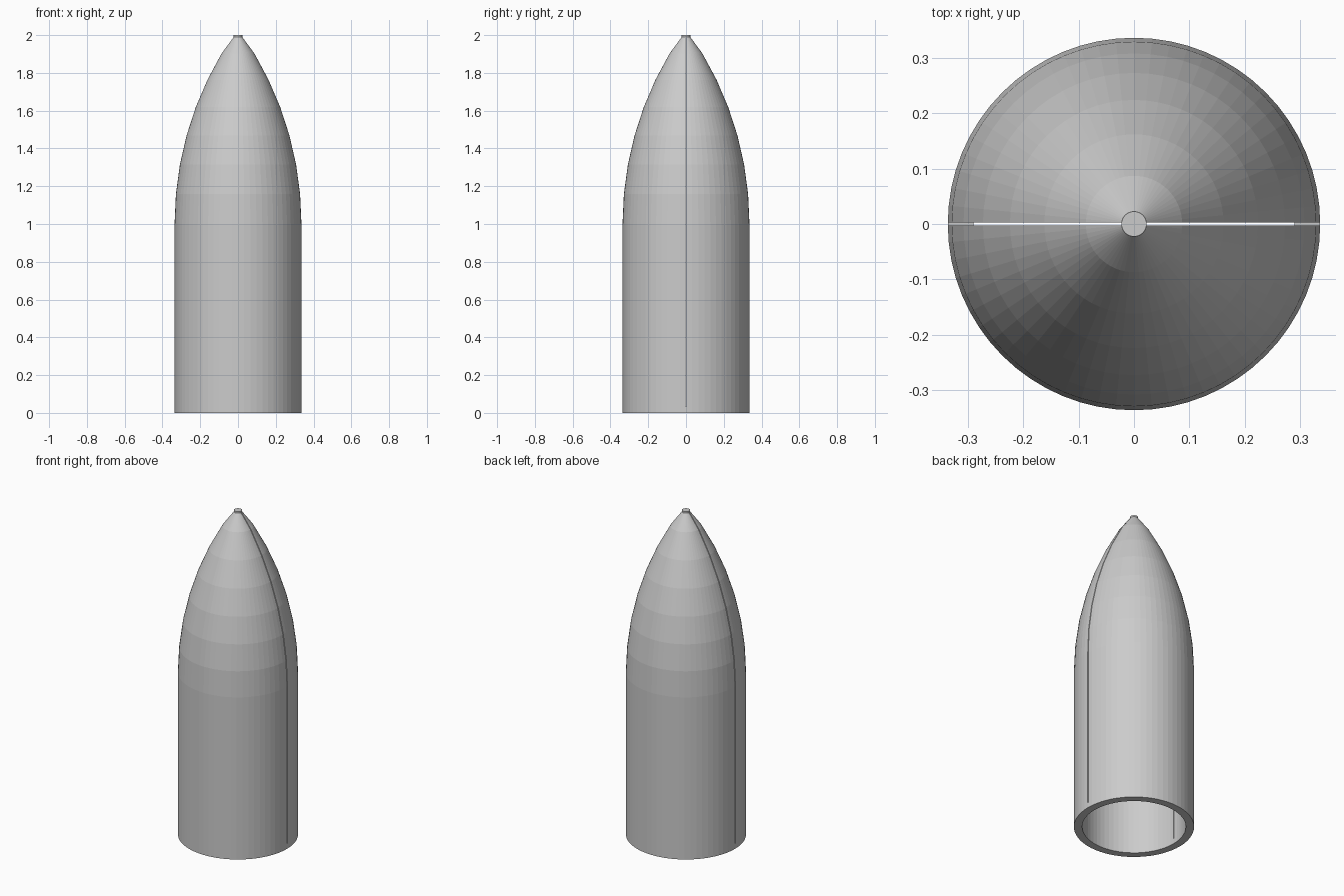
import bpy, bmesh, math
from mathutils import Vector

if "Cube" in bpy.data.objects:
    bpy.data.objects.remove(bpy.data.objects["Cube"], do_unlink=True)

SIDES = 64
R_OUT, R_IN = 0.336, 0.29
SHOULDER, TOP, RING = 1.0, 2.0, 0.033
ARC = 1.76            # radius of the nose curve
SLIT = 0.005          # gap between the shell halves

grey = bpy.data.materials.new("light grey")
grey.use_nodes = True
grey.diffuse_color = (0.6, 0.6, 0.6, 1)
grey.node_tree.nodes["Principled BSDF"].inputs["Base Color"].default_value = (0.6, 0.6, 0.6, 1)


def ogive(radius, arc, steps=7):
    """Nose profile from the shoulder to a point on the axis."""
    end = math.acos(1 - radius / arc)
    return [(max(radius - arc * (1 - math.cos(end * i / steps)), 0),
             SHOULDER + arc * math.sin(end * i / steps)) for i in range(steps + 1)]


def lathe(profile, closed):
    """Turn a profile of (radius, height) points around the z axis."""
    bm = bmesh.new()
    verts = [bm.verts.new((r, 0, z)) for r, z in profile]
    pairs = list(zip(verts, verts[1:]))
    if closed:
        pairs.append((verts[-1], verts[0]))
    edges = [bm.edges.new(p) for p in pairs]
    bmesh.ops.spin(bm, geom=verts + edges, cent=(0, 0, 0), axis=(0, 0, 1),
                   angle=math.tau, steps=SIDES, use_merge=True)
    bmesh.ops.remove_doubles(bm, verts=bm.verts, dist=1e-5)
    bmesh.ops.recalc_face_normals(bm, faces=bm.faces)
    return bm


def finish(bm, name):
    bmesh.ops.recalc_face_normals(bm, faces=bm.faces)
    mesh = bpy.data.meshes.new(name)
    bm.to_mesh(mesh)
    bm.free()
    mesh.materials.append(grey)
    obj = bpy.data.objects.new(name, mesh)
    bpy.context.collection.objects.link(obj)


# Shell section: outer wall up to the cut-off tip, then the inner wall back down
outer = ogive(R_OUT, ARC)[:-1]
r_last, z_last = outer[-1]
apex = ogive(R_OUT, ARC)[-1][1]
r_tip = r_last * (apex - TOP) / (apex - z_last)
inner = ogive(R_IN, ARC - (R_OUT - R_IN))
section = [(R_OUT, RING)] + outer + [(r_tip, TOP - 0.01), (0, TOP - 0.01)]
section += inner[::-1] + [(R_IN, RING)]

# Two shell halves, separated by a narrow slit
for name, side in (("front_shell", -1), ("back_shell", 1)):
    bm = lathe(section, True)
    cut = bmesh.ops.bisect_plane(
        bm, geom=bm.verts[:] + bm.edges[:] + bm.faces[:], dist=1e-6,
        plane_co=Vector((0, side * SLIT / 2, 0)),
        plane_no=Vector((0, side, 0)), clear_inner=True)
    rim = [e for e in bm.edges if e.is_boundary]
    bmesh.ops.triangle_fill(bm, edges=rim, use_beauty=True)
    finish(bm, name)

# Base ring joining both halves
finish(lathe([(R_IN, 0), (R_OUT, 0), (R_OUT, RING), (R_IN, RING)], True), "base_ring")

# Small flat cap on the tip
finish(lathe([(0, TOP - 0.01), (r_tip, TOP - 0.01), (r_tip, TOP), (0, TOP)], False), "tip_cap")
